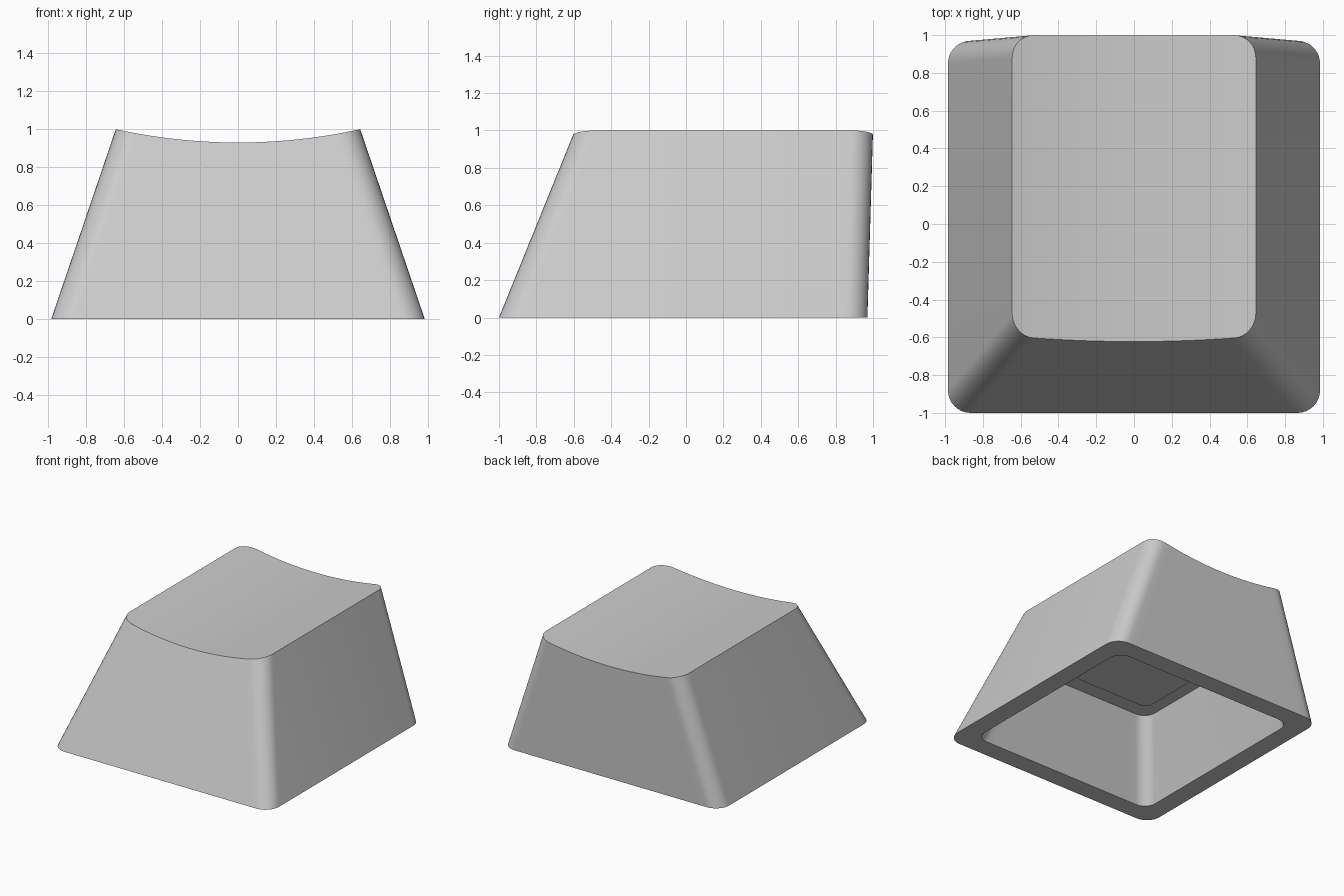
import bpy, bmesh, math
from mathutils import Vector

cube = bpy.data.objects.get("Cube")
if cube:
    bpy.data.objects.remove(cube, do_unlink=True)

grey = bpy.data.materials.new("light grey plastic")
grey.use_nodes = True
tone = (0.6, 0.6, 0.6, 1.0)
grey.diffuse_color = tone
grey.node_tree.nodes["Principled BSDF"].inputs["Base Color"].default_value = tone

ARC, SPAN = 8, 24            # corner segments, straight segments
DISH_RADIUS, DISH_LOW = 3.0, 0.93


def row(half_x, y, r, inward):
    """One long edge of a rounded rectangle, from -x to +x."""
    corner = [(half_x - r + r * math.cos(a), y + inward * (r - r * math.sin(a)))
              for a in (math.pi / 2 * i / ARC for i in range(ARC + 1))]
    flat = half_x - r
    middle = [(-flat + 2 * flat * i / SPAN, y) for i in range(1, SPAN)]
    return [(-px, py) for px, py in corner] + middle + corner[::-1]


def outline(half_x, front, back, r, z):
    pts = row(half_x, front, r, 1) + row(half_x, back, r, -1)[::-1]
    return [Vector((x, y, z)) for x, y in pts]


def dish(low, high):
    """Slide the upper outline along the walls to a cylindrical scoop."""
    result = []
    for a, b in zip(low, high):
        p = b.copy()
        for _ in range(12):
            z = DISH_LOW + DISH_RADIUS - math.sqrt(DISH_RADIUS ** 2 - p.x ** 2)
            p = a.lerp(b, z / b.z)
        result.append(p)
    return result


def build(name, outlines):
    """Skin successive outlines and close both ends with strips across."""
    bm = bmesh.new()
    loops = [[bm.verts.new(p) for p in pts] for pts in outlines]
    n = len(loops[0])
    for a, b in zip(loops, loops[1:]):
        for i in range(n):
            j = (i + 1) % n
            bm.faces.new((a[i], a[j], b[j], b[i]))
    for loop in (loops[0], loops[-1]):
        for i in range(n // 2 - 1):
            bm.faces.new((loop[i], loop[i + 1], loop[n - 2 - i], loop[n - 1 - i]))
    bmesh.ops.recalc_face_normals(bm, faces=bm.faces)
    mesh = bpy.data.meshes.new(name)
    bm.to_mesh(mesh)
    bm.free()
    mesh.materials.append(grey)
    obj = bpy.data.objects.new(name, mesh)
    bpy.context.collection.objects.link(obj)
    bpy.ops.object.select_all(action='DESELECT')
    obj.select_set(True)
    bpy.context.view_layer.objects.active = obj
    bpy.ops.object.shade_smooth_by_angle(angle=math.radians(30))
    return obj


# Hollow cap: scooped top, sloping outer walls, flat rim, tapered cavity
base = outline(0.985, -1.0, 0.97, 0.12, 0.0)
top = dish(base, outline(0.645, -0.594, 1.0, 0.12, 1.0))
rim = outline(0.83, -0.845, 0.815, 0.1, 0.0)
ceiling = outline(0.626, -0.605, 0.833, 0.1, 0.6)
build("cap_shell", [top, base, rim, ceiling])

# Mounting block under the cavity ceiling
build("mounting_stem", [outline(0.35, -0.27, 0.26, 0.06, z) for z in (0.44, 0.61)])
